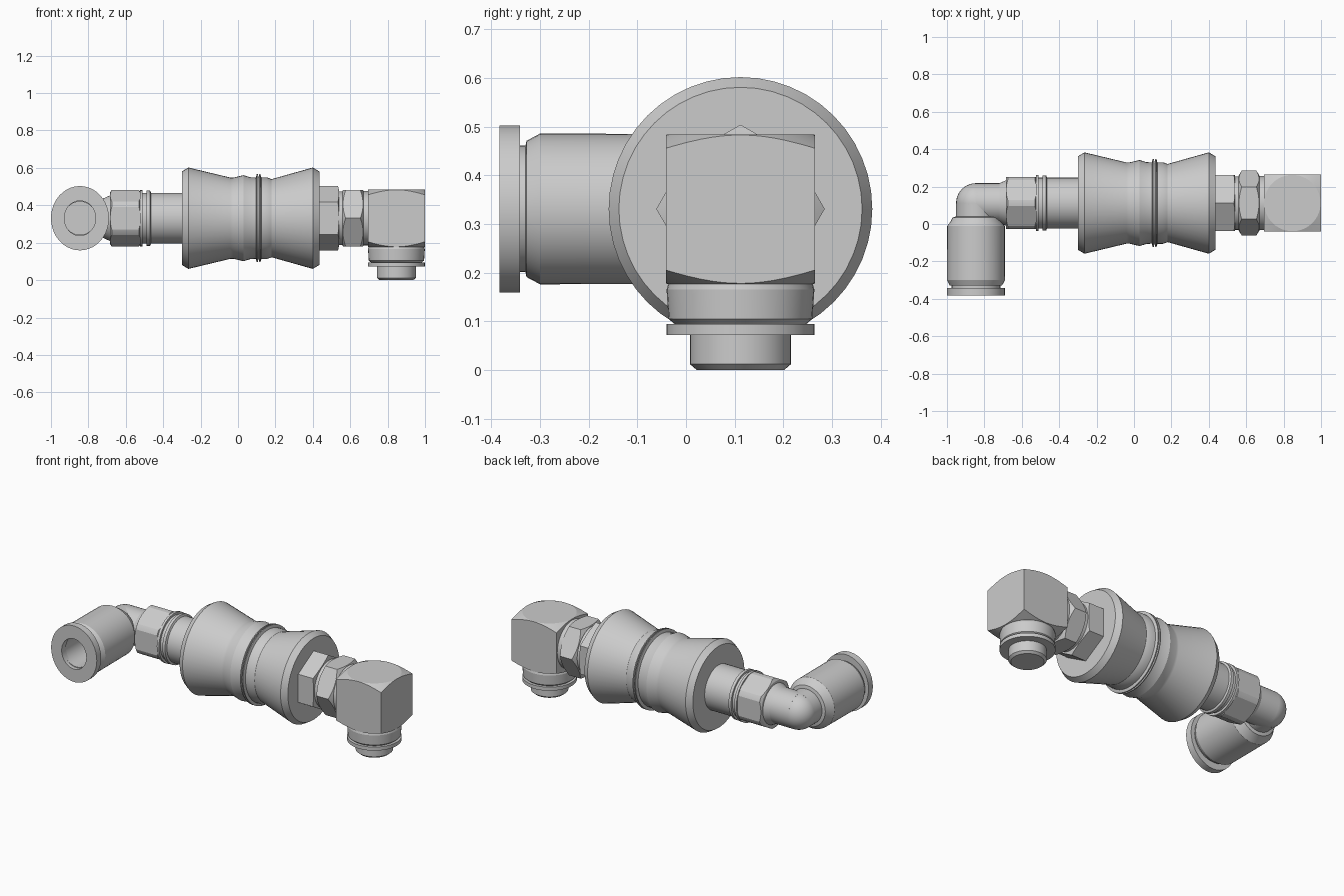
import bpy, bmesh
from math import pi, sin, cos, radians
from mathutils import Matrix

if "Cube" in bpy.data.objects:
    bpy.data.objects.remove(bpy.data.objects["Cube"])

CY, CZ = 0.112, 0.331          # main axis position
EX = 0.845                     # distance of both bent ends from centre
X_AXIS = Matrix.Translation((0, CY, CZ)) @ Matrix.Rotation(pi / 2, 4, 'Y')
SLEEVE = Matrix.Translation((-EX, 0, CZ)) @ Matrix.Rotation(pi / 2, 4, 'X')
OUTLET = Matrix.Translation((EX + 0.002, CY, 0))


def smooth(obj):
    bpy.ops.object.select_all(action='DESELECT')
    obj.select_set(True)
    bpy.context.view_layer.objects.active = obj
    bpy.ops.object.shade_smooth_by_angle(angle=radians(20))


def revolve(name, frame, profile, sides=40, phase=0.0, loop=False, finish=True):
    """Spin (position, radius) pairs about the local z of a frame."""
    bm = bmesh.new()
    rings = [[bm.verts.new((r * cos(phase + 2 * pi * i / sides),
                            r * sin(phase + 2 * pi * i / sides), t))
              for i in range(sides)] for t, r in profile]
    pairs = list(zip(rings, rings[1:]))
    if loop:
        pairs.append((rings[-1], rings[0]))
    else:
        bm.faces.new(rings[0])
        bm.faces.new(rings[-1])
    for a, b in pairs:
        for i in range(sides):
            j = (i + 1) % sides
            bm.faces.new((a[i], a[j], b[j], b[i]))
    bmesh.ops.transform(bm, matrix=frame, verts=bm.verts)
    bmesh.ops.recalc_face_normals(bm, faces=bm.faces)
    mesh = bpy.data.meshes.new(name)
    bm.to_mesh(mesh)
    bm.free()
    obj = bpy.data.objects.new(name, mesh)
    bpy.context.collection.objects.link(obj)
    if finish:
        smooth(obj)
    return obj


def nut(name, frame, t0, t1, apothem, sides, phase, chamfer, limit=2.0):
    """Polygon prism with turned (conical) corner chamfers on both ends."""
    big = apothem / cos(pi / sides)
    obj = revolve(name, frame, [(t0 - .02, big), (t1 + .02, big)], sides, phase, finish=False)
    r0, r1 = apothem * 0.985, min(big * 1.02, limit)
    cut = revolve(name + "_cutter", frame,
                  [(t0, r0), (t0 + chamfer, r1), (t1 - chamfer, r1), (t1, r0)], 48, 0.03, finish=False)
    mod = obj.modifiers.new("chamfer", 'BOOLEAN')
    mod.operation, mod.object, mod.solver = 'INTERSECT', cut, 'EXACT'
    bpy.context.view_layer.objects.active = obj
    bpy.ops.object.modifier_apply(modifier=mod.name)
    bpy.data.objects.remove(cut)
    smooth(obj)
    return obj


# Central flared body with grooved waist
revolve("coupling_body", X_AXIS, [
    (-.30, .25), (-.265, .271), (-.04, .217), (-.025, .217), (.03, .23), (.065, .219),
    (.095, .217), (.10, .235), (.106, .235), (.108, .222), (.112, .222), (.114, .235),
    (.12, .235), (.125, .218), (.155, .218), (.18, .209), (.40, .271), (.435, .25)], 48)

# Left stem, snap rings and hex collar
revolve("left_stem", X_AXIS, [
    (-.55, .13), (-.525, .13), (-.525, .15), (-.51, .15), (-.51, .136), (-.488, .136),
    (-.488, .148), (-.47, .148), (-.465, .136), (-.29, .136)])
nut("left_collar", X_AXIS, -.685, -.52, .139, 6, 0, .01, .152)

# Elbow: two tubes meeting at a ball
revolve("elbow_tube", X_AXIS, [(-EX, .106), (-.72, .106), (-.67, .128)])
revolve("elbow_drop", SLEEVE, [(-CY, .106), (0, .106)])
ball = Matrix.Translation((-EX, CY, CZ))
revolve("elbow_corner", ball,
        [(-.106 * cos(a * pi / 16), .106 * sin(a * pi / 16) + .0002) for a in range(17)])

# Push-in sleeve with bore, and its oval release ring
revolve("sleeve", SLEEVE, [
    (-.04, .106), (-.035, .125), (-.015, .135), (.012, .154), (.30, .155), (.328, .14),
    (.33, .13), (.36, .13), (.36, .088), (.12, .088)])
revolve("release_ring", SLEEVE @ Matrix.Diagonal((.155, .172, 1, 1)),
        [(.341, .54), (.341, 1), (.383, 1), (.383, .54)], loop=True)

# Right hex nuts and connecting neck
nut("hex_nut_inner", X_AXIS, .43, .54, .15, 6, 0, .006)
nut("hex_nut_outer", X_AXIS, .56, .67, .15, 6, pi / 6, .018)
revolve("right_neck", X_AXIS, [(.53, .143), (.565, .143), (.565, .13), (.66, .13), (.665, .145), (.71, .145)])

# Square outlet block with turned corners
nut("outlet_block", OUTLET, .177, .484, .153, 4, pi / 4, .03)

# Outlet collar, washer and threaded stub
revolve("outlet_stub", OUTLET, [
    (0, .09), (.012, .104), (.072, .104), (.072, .152), (.094, .152), (.094, .135),
    (.105, .148), (.165, .152), (.182, .147)])
